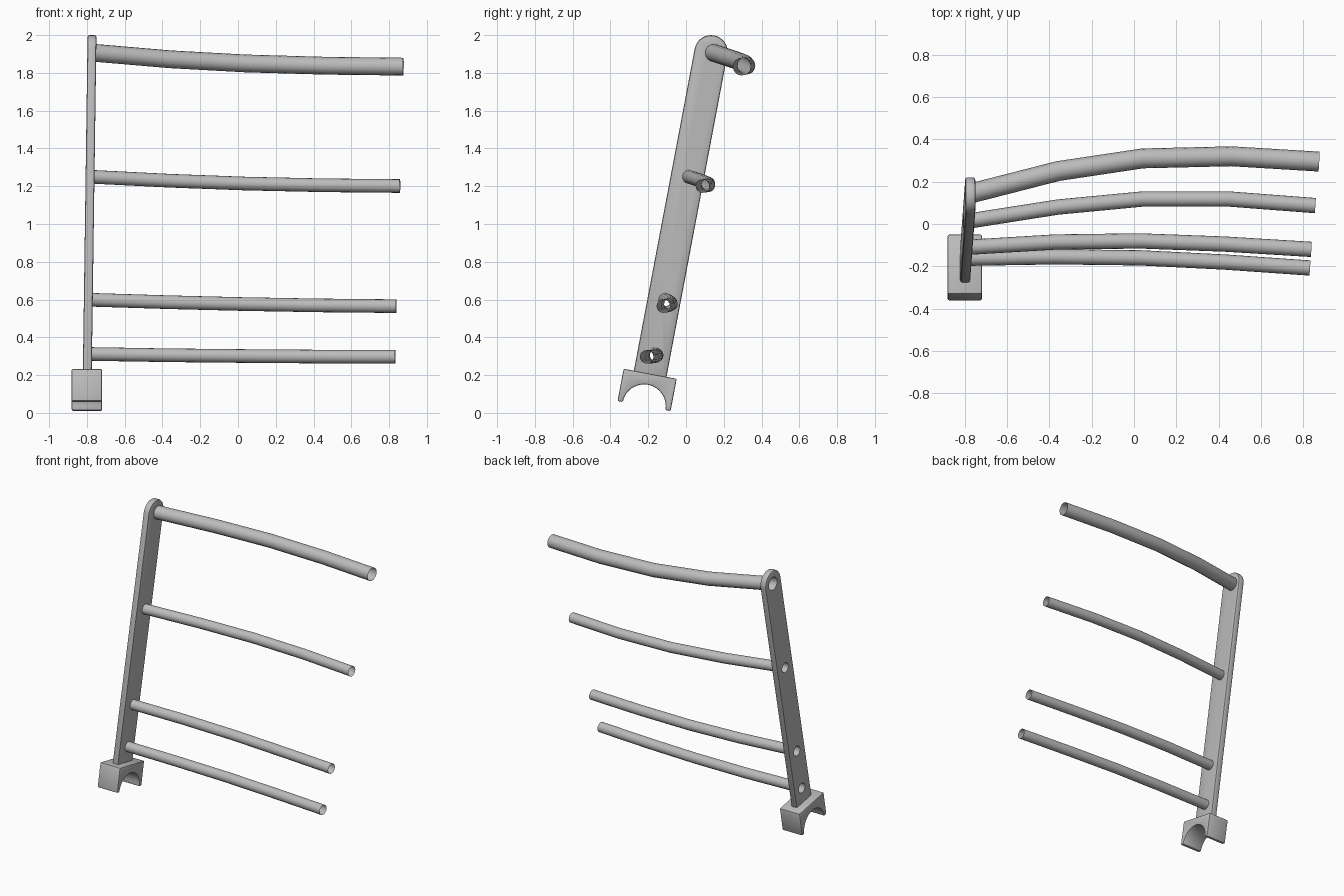
import bpy, bmesh, math
from mathutils import Matrix, Vector

if "Cube" in bpy.data.objects:
    bpy.data.objects.remove(bpy.data.objects["Cube"], do_unlink=True)

grey = bpy.data.materials.new("satin grey")
grey.use_nodes = True
grey.diffuse_color = (0.5, 0.5, 0.5, 1)
grey.node_tree.nodes["Principled BSDF"].inputs["Base Color"].default_value = (0.5, 0.5, 0.5, 1)

TILT = math.radians(10.7)   # backward lean of post and clamp
LEAN = 0.014                # slight sideways lean of the post


def finish(name, bm):
    bmesh.ops.recalc_face_normals(bm, faces=bm.faces)
    mesh = bpy.data.meshes.new(name)
    bm.to_mesh(mesh)
    bm.free()
    mesh.materials.append(grey)
    ob = bpy.data.objects.new(name, mesh)
    bpy.context.collection.objects.link(ob)
    return ob


def activate(ob):
    bpy.ops.object.select_all(action='DESELECT')
    ob.select_set(True)
    bpy.context.view_layer.objects.active = ob


def smooth(ob, degrees):
    activate(ob)
    bpy.ops.object.shade_smooth_by_angle(angle=math.radians(degrees))


def plate(name, profile, half, origin, lean=0.0):
    """Extrude a (across, up) outline along x, then tilt it backwards."""
    bm = bmesh.new()
    face = bm.faces.new([bm.verts.new((-half, a, b)) for a, b in profile])
    ext = bmesh.ops.extrude_face_region(bm, geom=[face])["geom"]
    bmesh.ops.translate(bm, vec=(2 * half, 0, 0),
                        verts=[v for v in ext if isinstance(v, bmesh.types.BMVert)])
    bm.transform(Matrix.Translation(origin) @ Matrix.Rotation(lean, 4, 'Y')
                 @ Matrix.Rotation(-TILT, 4, 'X'))
    return finish(name, bm)


def tube(name, path, radius, caps=False, sides=16):
    """Sweep a circle along a path; open ended unless capped."""
    bm = bmesh.new()
    pts = [Vector(p) for p in path]
    rings = []
    for i, p in enumerate(pts):
        t = (pts[min(i + 1, len(pts) - 1)] - pts[max(i - 1, 0)]).normalized()
        side = t.cross(Vector((0, 0, 1))).normalized()
        up = side.cross(t)
        angles = [2 * math.pi * k / sides for k in range(sides)]
        rings.append([bm.verts.new(p + radius * (math.cos(a) * side + math.sin(a) * up))
                      for a in angles])
    for r0, r1 in zip(rings, rings[1:]):
        for k in range(sides):
            n = (k + 1) % sides
            bm.faces.new((r0[k], r0[n], r1[n], r1[k]))
    if caps:
        bm.faces.new(rings[0])
        bm.faces.new(rings[-1])
    return finish(name, bm)


def apply_modifier(ob, mod):
    activate(ob)
    bpy.ops.object.modifier_apply(modifier=mod.name)


def round_edges(ob, width):
    mod = ob.modifiers.new("rounding", 'BEVEL')
    mod.width, mod.segments = width, 2
    mod.limit_method, mod.angle_limit = 'ANGLE', math.radians(40)
    apply_modifier(ob, mod)


# Clamp block with a half-round saddle underneath
R = 0.115
saddle = [(R * math.cos(a), R * math.sin(a))
          for a in [math.pi * k / 16 for k in range(17)]]
outline = saddle + [(-0.143, 0), (-0.143, 0.174), (0.143, 0.174), (0.143, 0)]
clamp = plate("clamp_block", outline, 0.081, (-0.8, -0.222, 0.036))
round_edges(clamp, 0.008)
smooth(clamp, 30)

# Flat post with a rounded top
W = 0.088
outline = [(-W, -0.01), (W, -0.01)]
outline += [(W * math.cos(a), 1.737 + W * math.sin(a))
            for a in [math.pi * k / 16 for k in range(17)]]
post = plate("post", outline, 0.0235, (-0.798, -0.19, 0.205), LEAN)
round_edges(post, 0.01)

# Curved rails: radius and path
rails = {
    "top_rail": (0.047, [(-0.77, 0.145, 1.907), (-0.36, 0.25, 1.872), (0.04, 0.31, 1.85),
                         (0.46, 0.32, 1.838), (0.875, 0.295, 1.833)]),
    "upper_rail": (0.036, [(-0.775, 0.015, 1.25), (-0.36, 0.08, 1.229), (0.04, 0.118, 1.214),
                           (0.45, 0.118, 1.205), (0.857, 0.087, 1.201)]),
    "middle_rail": (0.036, [(-0.785, -0.11, 0.599), (-0.37, -0.085, 0.586), (0.03, -0.08, 0.576),
                            (0.43, -0.095, 0.569), (0.838, -0.12, 0.565)]),
    "lower_rail": (0.036, [(-0.79, -0.162, 0.312), (-0.37, -0.155, 0.305), (0.03, -0.16, 0.301),
                           (0.43, -0.18, 0.298), (0.832, -0.208, 0.297)]),
}
for name, (radius, path) in rails.items():
    smooth(tube(name, path, radius), 40)
    # Socket hole drilled through the post along the rail's start
    p0, p1 = Vector(path[0]), Vector(path[1])
    d = (p1 - p0).normalized() * 0.08
    cutter = tube("socket_cutter", [p0 - d, p0 + d], radius * 0.98, caps=True)
    cutter.hide_render = True
    mod = post.modifiers.new("socket", 'BOOLEAN')
    mod.operation, mod.object, mod.solver = 'DIFFERENCE', cutter, 'EXACT'
    apply_modifier(post, mod)
    bpy.data.objects.remove(cutter, do_unlink=True)
smooth(post, 30)
